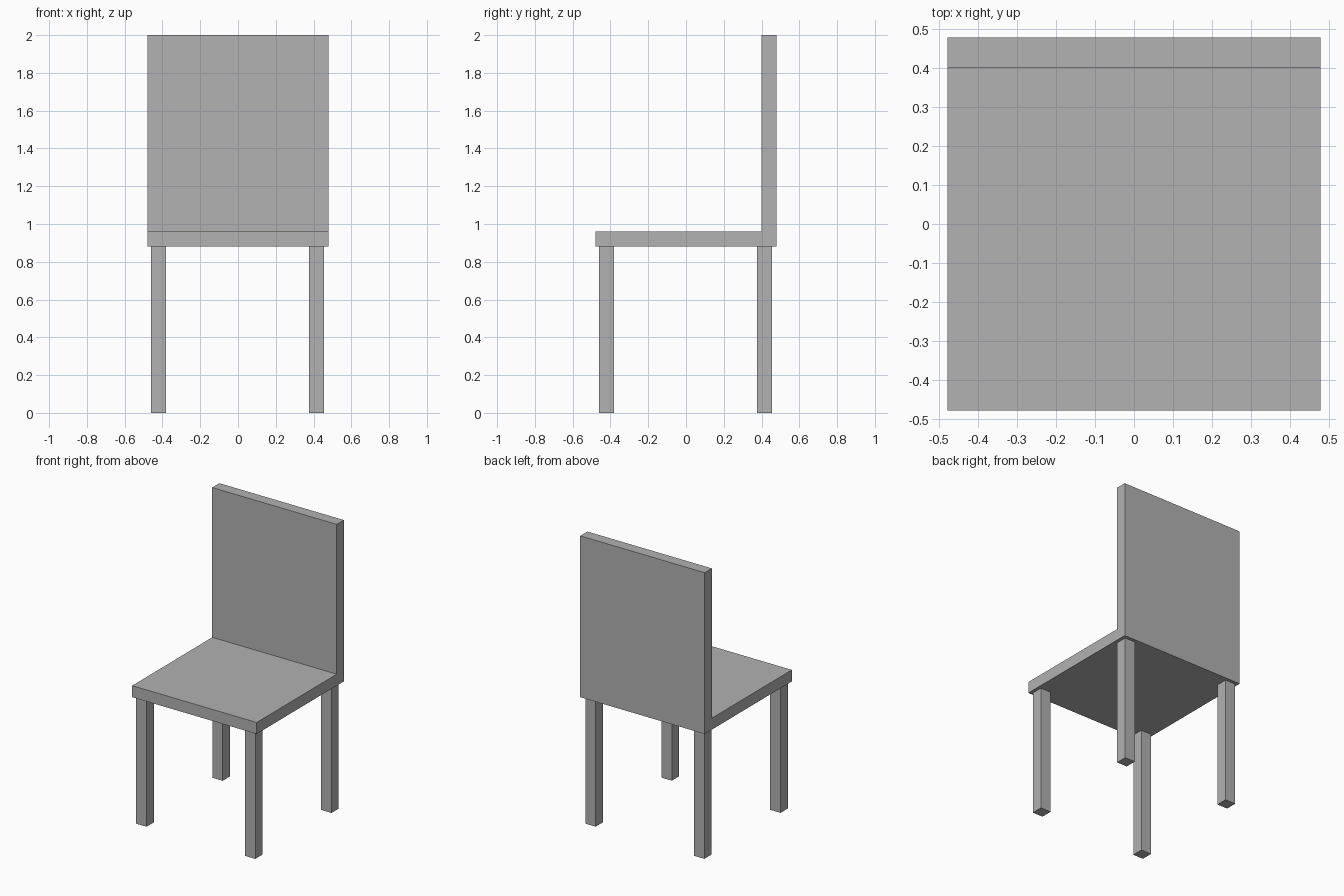
import bpy
import bmesh

if "Cube" in bpy.data.objects:
    bpy.data.objects.remove(bpy.data.objects["Cube"])

gray = bpy.data.materials.new("plain gray")
gray.diffuse_color = (0.445, 0.445, 0.445, 1.0)
gray.use_nodes = True
gray.node_tree.nodes["Principled BSDF"].inputs["Base Color"].default_value = gray.diffuse_color


def finish(name, bm):
    bmesh.ops.recalc_face_normals(bm, faces=bm.faces)
    mesh = bpy.data.meshes.new(name)
    bm.to_mesh(mesh)
    bm.free()
    mesh.materials.append(gray)
    obj = bpy.data.objects.new(name, mesh)
    bpy.context.collection.objects.link(obj)


def box(name, lo, hi):
    bm = bmesh.new()
    bmesh.ops.create_cube(bm, size=1.0)
    for v in bm.verts:
        v.co = [(a + b) / 2 + c * (b - a) for a, b, c in zip(lo, hi, v.co)]
    finish(name, bm)


# Seat and backrest: one L-shaped side profile (y, z) extruded across the width
HALF = 0.478
profile = [(-HALF, 0.88), (HALF, 0.88), (HALF, 2.0),
           (0.40, 2.0), (0.40, 0.96), (-HALF, 0.96)]
bm = bmesh.new()
side = bm.faces.new([bm.verts.new((-HALF, y, z)) for y, z in profile])
extruded = bmesh.ops.extrude_face_region(bm, geom=[side], use_keep_orig=True)
moved = [g for g in extruded["geom"] if isinstance(g, bmesh.types.BMVert)]
bmesh.ops.translate(bm, verts=moved, vec=(2 * HALF, 0, 0))
finish("seat_and_backrest", bm)

# Four square legs
near, far = (-0.46, -0.38), (0.375, 0.455)
for depth, (y0, y1) in (("front", near), ("back", far)):
    for hand, (x0, x1) in (("left", near), ("right", far)):
        box(f"{depth}_{hand}_leg", (x0, y0, 0.0), (x1, y1, 0.88))
